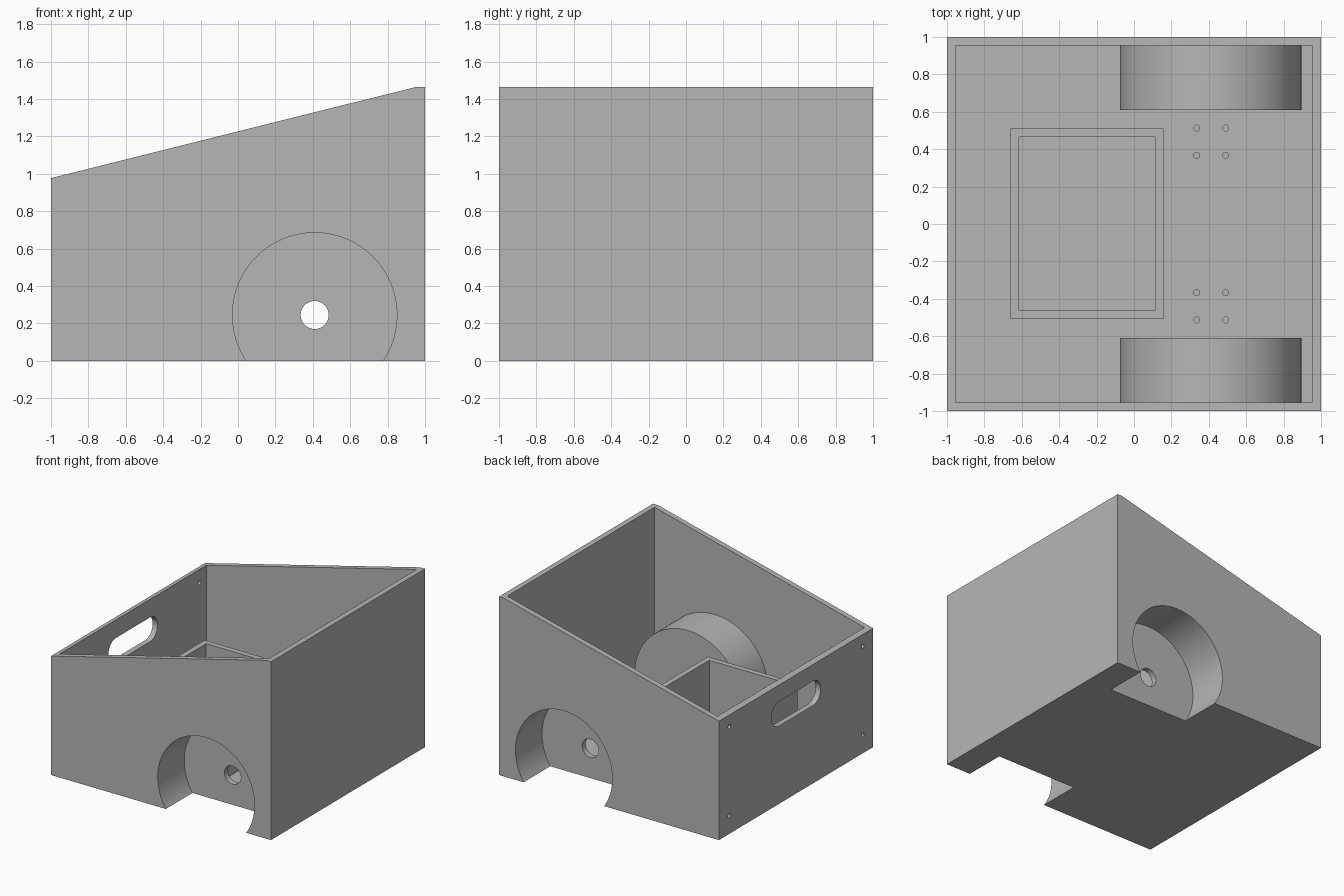
import bpy, bmesh, math

if "Cube" in bpy.data.objects:
    bpy.data.objects.remove(bpy.data.objects["Cube"])

WALL = 0.045
AXLE_X, AXLE_Z = 0.41, 0.245
ARCH_R = 0.44

grey = bpy.data.materials.new("plain grey")
grey.use_nodes = True
grey.diffuse_color = (0.47, 0.47, 0.47, 1)
grey.node_tree.nodes["Principled BSDF"].inputs["Base Color"].default_value = (0.47, 0.47, 0.47, 1)


def prism(name, outline, axis, lo, hi):
    """Extrude a 2D outline along an axis; the outline uses the other two axes in order."""
    def place(p, t):
        co = list(p)
        co.insert("xyz".index(axis), t)
        return co
    bm = bmesh.new()
    face = bm.faces.new([bm.verts.new(place(p, lo)) for p in outline])
    new = bmesh.ops.extrude_face_region(bm, geom=[face])["geom"]
    shift = place((0, 0), hi - lo)
    bmesh.ops.translate(bm, vec=shift, verts=[g for g in new if isinstance(g, bmesh.types.BMVert)])
    bmesh.ops.recalc_face_normals(bm, faces=bm.faces)
    mesh = bpy.data.meshes.new(name)
    bm.to_mesh(mesh)
    bm.free()
    mesh.materials.append(grey)
    obj = bpy.data.objects.new(name, mesh)
    bpy.context.collection.objects.link(obj)
    return obj


def arc(u, v, r, start=0, end=360, n=64):
    steps = n if end - start >= 360 else n + 1
    angles = [math.radians(start + (end - start) * i / n) for i in range(steps)]
    return [(u + r * math.cos(a), v + r * math.sin(a)) for a in angles]


def rect(u0, u1, v0, v1):
    return [(u0, v0), (u1, v0), (u1, v1), (u0, v1)]


def activate(obj):
    bpy.ops.object.select_all(action='DESELECT')
    obj.select_set(True)
    bpy.context.view_layer.objects.active = obj


def combine(obj, tool, operation):
    activate(obj)
    mod = obj.modifiers.new("combine", 'BOOLEAN')
    mod.operation, mod.object, mod.solver = operation, tool, 'EXACT'
    bpy.ops.object.modifier_apply(modifier=mod.name)
    bpy.data.objects.remove(tool)


def cut(obj, outline, axis, lo, hi):
    combine(obj, prism("cutter", outline, axis, lo, hi), 'DIFFERENCE')


# Open case with a sloping rim
case = prism("case", [(-1, 0), (1, 0), (1, 1.465), (0.955, 1.465), (-1, 0.977)], 'y', -1, 1)
inner = 1 - WALL
cut(case, rect(-inner, inner, -inner, inner), 'z', WALL, 2)

# Wheel housings with open wheel wells
housing_r = ARCH_R + WALL
sink = math.degrees(math.asin((AXLE_Z - 0.02) / housing_r))
for s in (-1, 1):
    lo, hi = sorted((s * 0.61, s * 0.98))
    housing = prism("housing", arc(AXLE_X, AXLE_Z, housing_r, -sink, 180 + sink), 'y', lo, hi)
    combine(case, housing, 'UNION')
    lo, hi = sorted((s * 0.655, s * 1.1))
    cut(case, arc(AXLE_X, AXLE_Z, ARCH_R), 'y', lo, hi)

# Axle hole through both housings
cut(case, arc(AXLE_X, AXLE_Z, 0.075, n=48), 'y', -0.8, 0.8)

# Handle slot in the low wall
slot = arc(0.22, 0.74, 0.1, -90, 90, 24) + arc(-0.22, 0.74, 0.1, 90, 270, 24)
cut(case, slot, 'x', -1.1, -0.9)

# Screw holes at the corners of the low wall, and blind ones in the floor
for y in (-0.865, 0.865):
    for z in (0.15, 0.88):
        cut(case, arc(y, z, 0.018, n=20), 'x', -1.1, -0.9)
for x in (0.335, 0.49):
    for y in (-0.513, -0.367, 0.367, 0.513):
        cut(case, arc(x, y, 0.016, n=20), 'z', 0.015, 0.1)

# Inner compartment standing on the floor
bin_walls = prism("inner_compartment", rect(-0.66, 0.157, -0.507, 0.51), 'z', WALL, 0.622)
cut(bin_walls, rect(-0.615, 0.112, -0.462, 0.465), 'z', 0, 1)

for obj in (case, bin_walls):
    activate(obj)
    bpy.ops.object.shade_smooth_by_angle(angle=math.radians(30))
